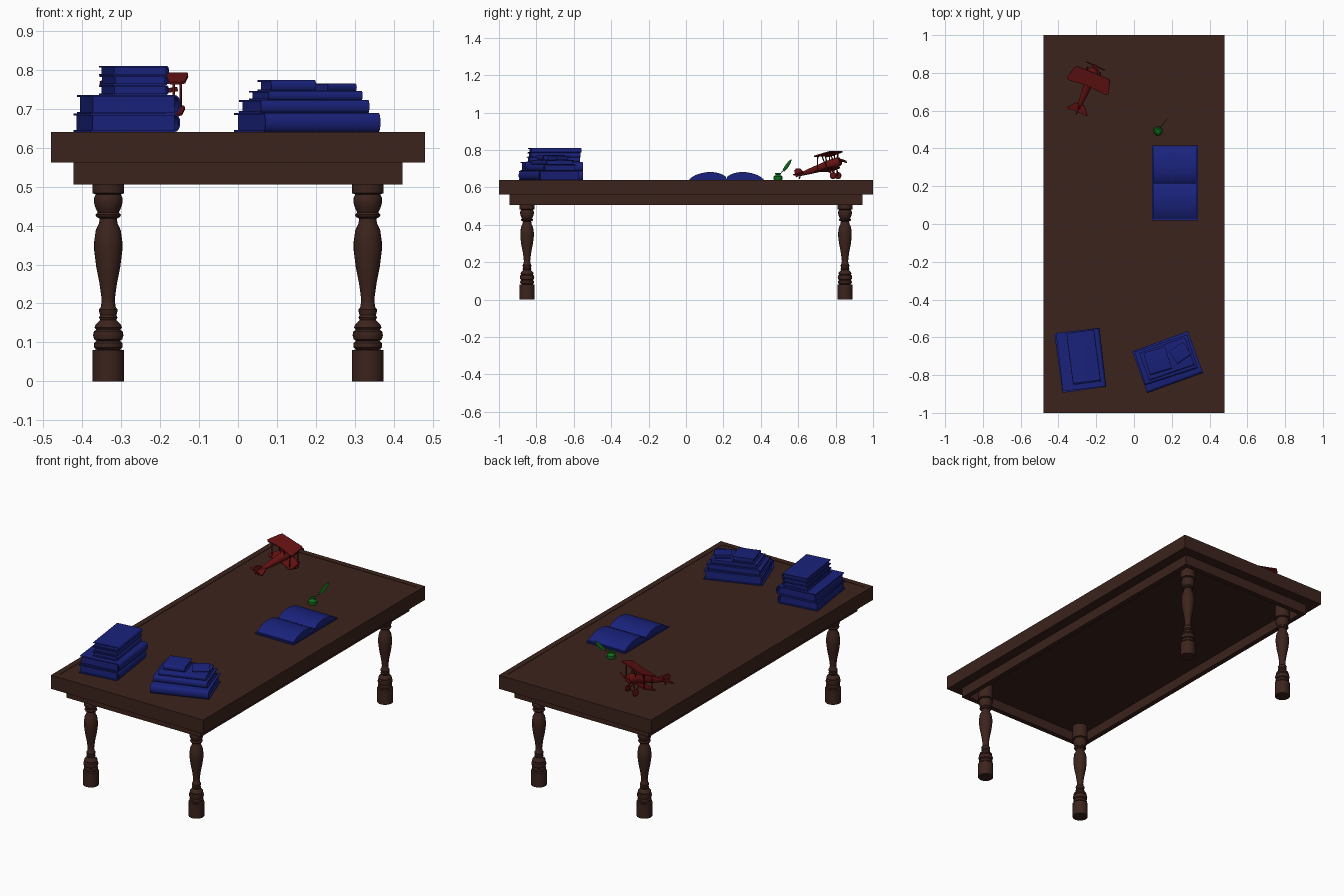
import bpy, bmesh
from math import radians, sin, cos, pi
from mathutils import Matrix, Vector

if "Cube" in bpy.data.objects:
    bpy.data.objects.remove(bpy.data.objects["Cube"])

def material(name, rgb):
    m = bpy.data.materials.new(name)
    m.diffuse_color = (*rgb, 1)
    m.use_nodes = True
    m.node_tree.nodes["Principled BSDF"].inputs["Base Color"].default_value = m.diffuse_color
    return m

WOOD = material("dark_wood", (0.045, 0.017, 0.012))
BLUE = material("blue", (0.010, 0.016, 0.20))
GREEN = material("green", (0.006, 0.16, 0.012))
RED = material("red", (0.13, 0.006, 0.006))
T = Matrix.Translation

def R(deg, axis):
    return Matrix.Rotation(radians(deg), 4, axis)

XZ = R(90, 'X')                  # profile (x, y) -> (x, z)
YZ = R(90, 'Z') @ R(90, 'X')     # profile (x, y) -> (y, z)

def finish(bm, name, mat, M=Matrix(), angle=35):
    bmesh.ops.recalc_face_normals(bm, faces=bm.faces)
    me = bpy.data.meshes.new(name)
    bm.to_mesh(me)
    bm.free()
    me.transform(M)
    me.materials.append(mat)
    me.polygons.foreach_set("use_smooth", [True] * len(me.polygons))
    me.set_sharp_from_angle(angle=radians(angle))
    ob = bpy.data.objects.new(name, me)
    bpy.context.collection.objects.link(ob)
    return ob

def box(name, mat, size, loc, M=Matrix(), panel=None):
    """Box; panel = (z sign, rim width, depth) sinks its top or bottom face."""
    bm = bmesh.new()
    bmesh.ops.create_cube(bm, size=1)
    bmesh.ops.scale(bm, vec=size, verts=bm.verts)
    if panel:
        bm.normal_update()
        f = [f for f in bm.faces if f.normal.z * panel[0] > 0.9]
        bmesh.ops.inset_individual(bm, faces=f, thickness=panel[1])
        r = bmesh.ops.extrude_discrete_faces(bm, faces=f)
        bmesh.ops.translate(bm, verts=r['faces'][0].verts, vec=(0, 0, -panel[0] * panel[2]))
    return finish(bm, name, mat, M @ T(loc))

def prism(name, mat, pts, depth, M=Matrix()):
    """Flat outline extruded symmetrically along local z."""
    bm = bmesh.new()
    f = bm.faces.new([bm.verts.new((x, y, -depth / 2)) for x, y in pts])
    r = bmesh.ops.extrude_face_region(bm, geom=[f])
    vs = [v for v in r['geom'] if isinstance(v, bmesh.types.BMVert)]
    bmesh.ops.translate(bm, verts=vs, vec=(0, 0, depth))
    return finish(bm, name, mat, M)

def lathe(name, mat, prof, M=Matrix(), seg=24):
    """(radius, z) profile turned about local z, capped at the ends."""
    bm = bmesh.new()
    rings = [[bm.verts.new((r * cos(2 * pi * i / seg), r * sin(2 * pi * i / seg), z))
              for i in range(seg)] for r, z in prof]
    for a, b in zip(rings, rings[1:]):
        for i in range(seg):
            j = (i + 1) % seg
            bm.faces.new((a[i], a[j], b[j], b[i]))
    bm.faces.new(rings[0])
    bm.faces.new(rings[-1])
    return finish(bm, name, mat, M)

# Table top and hollow apron
box("table_top", WOOD, (0.96, 2.0, 0.078), (0, 0, 0.601), panel=(1, 0.045, 0.002))
box("apron", WOOD, (0.845, 1.885, 0.06), (0, 0, 0.535), panel=(-1, 0.04, 0.055))

# Turned legs
LEG = [(.041, 0), (.041, .08), (.030, .082), (.036, .087), (.037, .093), (.036, .099),
       (.030, .104), (.036, .108), (.039, .118), (.037, .128), (.031, .133), (.035, .138),
       (.033, .145), (.024, .154), (.021, .158), (.024, .164), (.021, .170), (.023, .178),
       (.024, .184), (.019, .191), (.017, .205), (.018, .22), (.023, .255), (.031, .295),
       (.036, .335), (.036, .36), (.032, .388), (.024, .405), (.022, .418), (.030, .422),
       (.033, .428), (.027, .434), (.033, .446), (.037, .460), (.036, .472), (.032, .48),
       (.041, .483), (.041, .562)]
for sx in (-1, 1):
    for sy in (-1, 1):
        lathe("table_leg", WOOD, LEG, T((sx * 0.333, sy * 0.85, 0)))

# Closed books: curved cover shell plus page block, spine at local +x
def book(x, y, z, w, l, t, rot):
    M = T((x, y, z)) @ R(rot, 'Z')
    c, b, h = min(.005, t * .16), t * 0.3, w / 2
    def arc(r, bulge):
        return [(h - b + bulge * cos(a), t / 2 + r * sin(a))
                for a in [-pi / 2 + pi * i / 8 for i in range(9)]]
    outer, inner = arc(t / 2, b), arc(t / 2 - c, b - c * .8)
    prism("book_cover", BLUE, [(-h, 0)] + outer + [(-h, t), (-h, t - c)] + inner[::-1] + [(-h, c)],
          l, M @ XZ)
    box("book_pages", BLUE, (w - b - .006, l - .016, t - 2 * c), ((.006 - b) / 2, 0, t / 2), M)

# Left stack
book(-.285, -.722, .640, .232, .315, .047, 8)
book(-.280, -.718, .687, .232, .310, .048, 6.5)
for i in range(3):
    book(-.267, -.71 + .004 * i, .735 + .025 * i, .147 - .004 * (i % 2), .268, .025, 7.5)
# Right stack
book(.178, -.731, .640, .235, .314, .049, -70)
book(.170, -.719, .689, .185, .292, .033, -72)
book(.174, -.714, .722, .155, .255, .023, -71)
book(.125, -.724, .745, .122, .120, .028, -73)
book(.245, -.682, .745, .080, .090, .019, -55)

# Open book: flat cover and two curved page mounds
box("open_book_cover", BLUE, (.243, .397, .006), (.2165, .2165, .643))
MOUND = [(.002, .646), (.002, .656), (.020, .668), (.045, .677), (.075, .682), (.105, .681),
         (.135, .676), (.165, .666), (.190, .651), (.191, .646)]
for s in (-1, 1):
    prism("open_book_pages", BLUE, [(.2165 + s * a, z) for a, z in MOUND], .231,
          T((.2165, 0, 0)) @ YZ)

# Ink pot with quill
lathe("ink_pot", GREEN, [(.022, .64), (.024, .645), (.023, .658), (.014, .665), (.012, .669),
                         (.017, .671), (.017, .676), (.009, .676), (.009, .668)],
      T((.127, .492, 0)), 16)
base, tip = Vector((.127, .494, .662)), Vector((.182, .566, .748))
d = tip - base
QUILL = [(0, -.001), (.04, -.004), (.045, -.010), (.075, -.012), (.105, -.007), (d.length, .003),
         (.105, .009), (.075, .008), (.05, .004), (.04, -.001), (0, .001)]
prism("quill", GREEN, QUILL, .003, T(base) @ d.to_track_quat('X', 'Z').to_matrix().to_4x4() @ XZ)

# Toy biplane, local +y is the nose
P = T((-.25, .72, .705)) @ R(-22, 'Z') @ R(17, 'X')
NOSE = R(-90, 'X')
lathe("plane_fuselage", RED, [(.004, -.145), (.009, -.12), (.017, -.05), (.023, .02), (.026, .07),
                              (.026, .105), (.020, .118), (.008, .122), (.006, .136), (.002, .14)],
      P @ NOSE, 12)

def wing(name, y, z, front, back, chord):
    k = chord / 2
    prism(name, RED, [(-front, k), (front, k), (front + .008, k * .6), (back, -k * .8),
                      (back - .012, -k), (.02, -k * .8), (-.02, -k * .8), (-back + .012, -k),
                      (-back, -k * .8), (-front - .008, k * .6)], .006, P @ T((0, y, z)))

wing("upper_wing", .065, .056, .095, .118, .088)
wing("lower_wing", .035, -.022, .090, .110, .075)
wing("tail_wing", -.120, .004, .025, .058, .050)
prism("tail_fin", RED, [(-.095, 0), (-.115, .030), (-.135, .038), (-.150, .030), (-.150, -.008)],
      .005, P @ YZ)
box("propeller", RED, (.105, .004, .011), (0, .131, 0), P @ R(-8, 'Y'))

# Struts, undercarriage and wheels on both sides
def strut(a, b):
    a, b = Vector(a), Vector(b)
    M = T((a + b) / 2) @ (b - a).to_track_quat('Z', 'Y').to_matrix().to_4x4()
    box("plane_strut", RED, (.005, .005, (b - a).length), (0, 0, 0), P @ M)

for s in (-1, 1):
    for y in (.035, .085):
        strut((s * .085, y - .025, -.022), (s * .085, y, .056))
        strut((s * .015, y, .015), (s * .025, y, .056))
        strut((s * .015, y, -.015), (s * .030, .07, -.065))
    lathe("plane_wheel", RED, [(.008, -.006), (.016, -.005), (.019, 0), (.016, .005), (.008, .006)],
          P @ T((s * .036, .07, -.066)) @ R(90, 'Y'), 16)
strut((-.036, .07, -.066), (.036, .07, -.066))
strut((0, -.125, -.004), (0, -.135, -.022))
